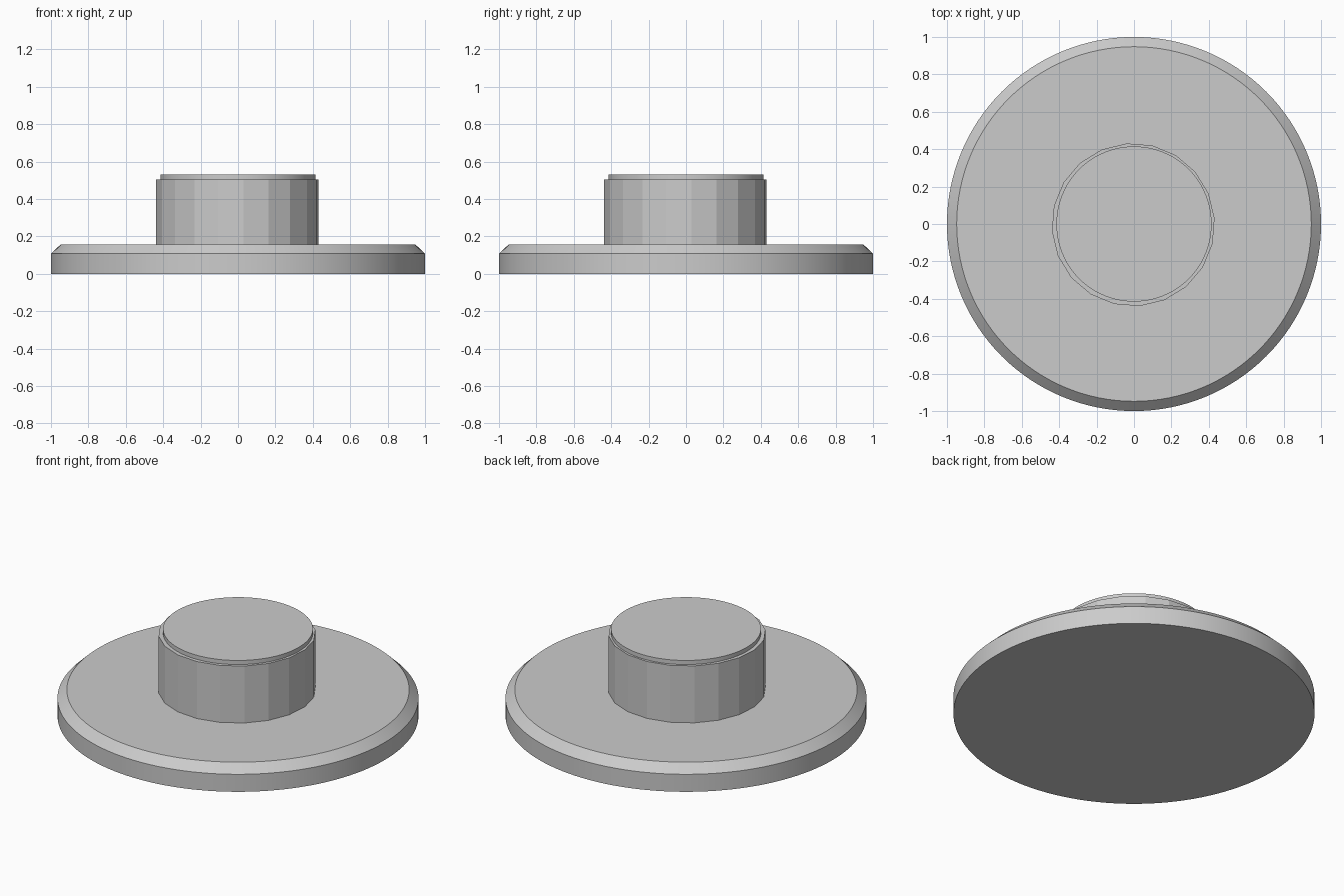
import bpy
import math

cube = bpy.data.objects.get("Cube")
if cube:
    bpy.data.objects.remove(cube, do_unlink=True)

GREY = (0.6, 0.6, 0.6, 1.0)
grey = bpy.data.materials.new("plain_grey")
grey.use_nodes = True
grey.diffuse_color = GREY
grey.node_tree.nodes["Principled BSDF"].inputs["Base Color"].default_value = GREY


def turned_part(name, sides, rings, centre=(0, 0), phase=0.0, smooth=True):
    """Closed solid of revolution from (radius, height) rings, bottom to top."""
    verts = []
    for radius, z in rings:
        for i in range(sides):
            a = phase + math.tau * i / sides
            verts.append((radius * math.cos(a), radius * math.sin(a), z))
    faces = [tuple(reversed(range(sides)))]
    for r in range(len(rings) - 1):
        low, high = r * sides, (r + 1) * sides
        for i in range(sides):
            j = (i + 1) % sides
            faces.append((low + i, low + j, high + j, high + i))
    last = (len(rings) - 1) * sides
    faces.append(tuple(range(last, last + sides)))

    mesh = bpy.data.meshes.new(name)
    mesh.from_pydata(verts, [], faces)
    mesh.materials.append(grey)
    obj = bpy.data.objects.new(name, mesh)
    obj.location = (*centre, 0)
    bpy.context.collection.objects.link(obj)
    if smooth:
        bpy.ops.object.select_all(action='DESELECT')
        obj.select_set(True)
        bpy.context.view_layer.objects.active = obj
        bpy.ops.object.shade_smooth_by_angle(angle=math.radians(30))
    return obj


# Wide round base with a chamfered upper rim
turned_part("base_disc", 128, [(1.0, 0.0), (1.0, 0.107), (0.948, 0.157)])

# Faceted drum, very slightly off centre
turned_part("drum", 20, [(0.436, 0.157), (0.436, 0.505)],
            centre=(-0.004, -0.004), phase=math.radians(4.5), smooth=False)

# Thin round cap on the drum
turned_part("cap", 96, [(0.415, 0.505), (0.415, 0.53)])
